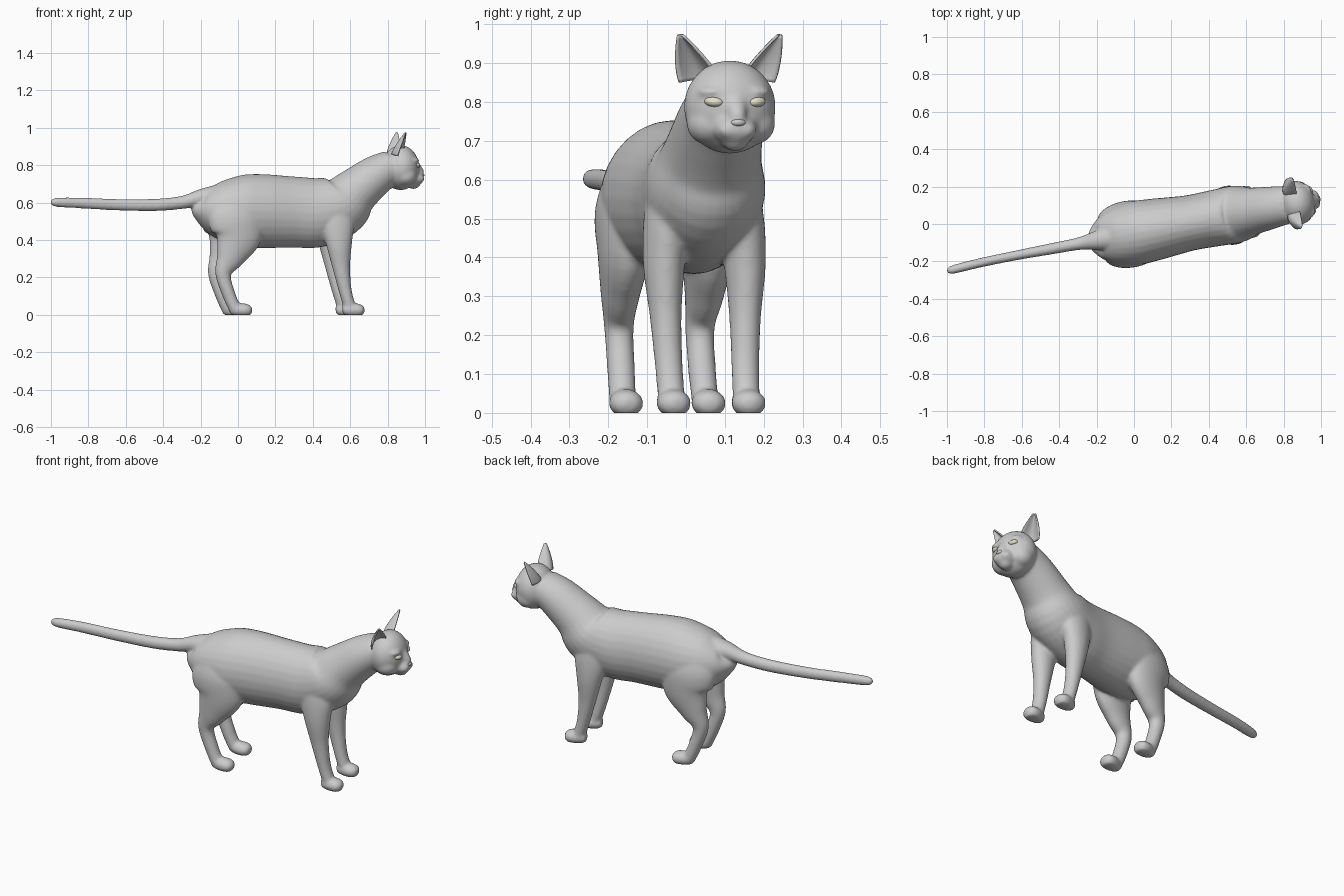
import bpy, bmesh, math
from mathutils import Matrix, Vector

if "Cube" in bpy.data.objects:
    bpy.data.objects.remove(bpy.data.objects["Cube"])

# The animal is built symmetric along x, then turned into its final heading
PLACE = Matrix.Translation((0, -0.05, 0)) @ Matrix.Rotation(0.185, 4, 'Z')
SIDE = Vector((0, 1, 0))


def catmull(a, b, c, d, t):
    return [0.5 * (2 * q + (r - p) * t + (2 * p - 5 * q + 4 * r - s) * t * t
                   + (3 * q - p - 3 * r + s) * t ** 3) for p, q, r, s in zip(a, b, c, d)]


def tube(bm, pts, segs=28, steps=5):
    """Loft of ellipses; each point is x, y, z, half width, half depth."""
    ext = [pts[0]] + pts + [pts[-1]]
    path = []
    for i in range(len(pts) - 1):
        path += [catmull(*ext[i:i + 4], k / steps) for k in range(steps)]
    path.append(list(pts[-1]))
    rings = []
    for i, p in enumerate(path):
        a, b = path[max(i - 1, 0)], path[min(i + 1, len(path) - 1)]
        t = (Vector(b[:3]) - Vector(a[:3])).normalized()
        side = (SIDE - t * SIDE.dot(t)).normalized()
        up = t.cross(side)
        ring = []
        for k in range(segs):
            ang = 2 * math.pi * k / segs
            ring.append(bm.verts.new(Vector(p[:3]) + side * math.cos(ang) * max(p[3], 0.002)
                                     + up * math.sin(ang) * max(p[4], 0.002)))
        rings.append(ring)
    faces = [bm.faces.new(rings[0]), bm.faces.new(rings[-1])]
    for r, q in zip(rings, rings[1:]):
        for k in range(segs):
            n = (k + 1) % segs
            faces.append(bm.faces.new((r[k], r[n], q[n], q[k])))
    bmesh.ops.recalc_face_normals(bm, faces=faces)


def ball(bm, c, r, yaw=0, pitch=0, roll=0):
    m = (Matrix.Translation(c) @ Matrix.Rotation(yaw, 4, 'Z') @ Matrix.Rotation(pitch, 4, 'Y')
         @ Matrix.Rotation(roll, 4, 'X') @ Matrix.Diagonal((*r, 1)))
    bmesh.ops.create_uvsphere(bm, u_segments=32, v_segments=20, radius=1, matrix=m)


def finish(bm, name, color=None):
    me = bpy.data.meshes.new(name)
    bm.to_mesh(me)
    bm.free()
    ob = bpy.data.objects.new(name, me)
    bpy.context.collection.objects.link(ob)
    me.transform(PLACE)
    if color:
        mat = bpy.data.materials.new(name)
        mat.diffuse_color = color
        mat.use_nodes = True
        mat.node_tree.nodes["Principled BSDF"].inputs["Base Color"].default_value = mat.diffuse_color
        me.materials.append(mat)
    return ob


def smooth(ob, deg=50):
    bpy.ops.object.select_all(action='DESELECT')
    ob.select_set(True)
    bpy.context.view_layer.objects.active = ob
    bpy.ops.object.shade_smooth_by_angle(angle=math.radians(deg))


bm = bmesh.new()
# torso, chest and neck
tube(bm, [(-.215, 0, .60, .04, .04), (-.195, 0, .585, .095, .085), (-.12, 0, .567, .145, .145),
          (0, 0, .555, .17, .19), (.12, 0, .555, .165, .198), (.3, 0, .55, .149, .19),
          (.43, 0, .547, .151, .186), (.56, 0, .585, .153, .165), (.64, 0, .66, .128, .128),
          (.75, 0, .745, .113, .108), (.84, 0, .795, .1, .09)])
# tail
tube(bm, [(-.1, 0, .64, .07, .06), (-.2, 0, .628, .052, .045), (-.3, 0, .602, .034, .035),
          (-.45, 0, .588, .03, .033), (-.65, 0, .589, .026, .031), (-.85, -.004, .598, .025, .029),
          (-.985, -.012, .602, .023, .025), (-1.02, -.014, .601, .012, .012)])
# head, muzzle, nose bridge and chin
ball(bm, (.885, 0, .787), (.098, .119, .12))
ball(bm, (.962, 0, .73), (.047, .056, .042))
ball(bm, (.955, 0, .698), (.034, .034, .025))
tube(bm, [(.925, 0, .85, .04, .03), (.965, 0, .8, .03, .024), (.992, 0, .76, .022, .022),
          (1.005, 0, .745, .014, .01)])
for s in (1, -1):
    ball(bm, (.98, s * .022, .728), (.03, .03, .024))
    # brow ridge and cheek
    ball(bm, (.94, s * .058, .826), (.034, .04, .016), yaw=s * .5)
    ball(bm, (.9, s * .06, .745), (.06, .055, .055))
    # front leg
    tube(bm, [(.5, s * .085, .6, .05, .07), (.52, s * .098, .5, .057, .092),
              (.53, s * .106, .38, .053, .07), (.543, s * .104, .25, .041, .047),
              (.567, s * .1, .12, .036, .034), (.595, s * .098, .03, .035, .033)])
    # hind leg
    tube(bm, [(-.03, s * .085, .62, .06, .11), (-.03, s * .1, .52, .077, .15),
              (-.02, s * .108, .42, .067, .128), (-.062, s * .11, .31, .05, .078),
              (-.1, s * .106, .22, .038, .043), (-.07, s * .106, .11, .036, .035),
              (-.035, s * .108, .03, .035, .034)])
    # paws
    for x, y in ((0, .108), (.613, .098)):
        tube(bm, [(x - .062, s * y, .025, .022, .022), (x - .03, s * y, .027, .037, .034),
                  (x + .015, s * y, .025, .044, .036), (x + .042, s * y, .022, .036, .029),
                  (x + .055, s * y, .02, .016, .014)])

# fuse everything into one soft skin
body = finish(bm, "body")
rm = body.modifiers.new("fuse", 'REMESH')
rm.mode = 'VOXEL'
rm.voxel_size = 0.0075
sm = body.modifiers.new("soften", 'SMOOTH')
sm.factor = 0.5
sm.iterations = 9
bpy.context.view_layer.update()
dg = bpy.context.evaluated_depsgraph_get()
skin = bpy.data.meshes.new_from_object(body.evaluated_get(dg))
body.modifiers.clear()
body.data = skin

# flat soles
bm = bmesh.new()
bm.from_mesh(skin)
bmesh.ops.bisect_plane(bm, geom=bm.verts[:] + bm.edges[:] + bm.faces[:], dist=1e-5,
                       plane_co=(0, 0, 0), plane_no=(0, 0, 1), clear_inner=True)
bmesh.ops.holes_fill(bm, edges=[e for e in bm.edges if e.is_boundary], sides=0)
bm.to_mesh(skin)
bm.free()
smooth(body)

for s, label in ((1, "left"), (-1, "right")):
    # cupped ear
    bm = bmesh.new()
    base, tip = Vector((.868, s * .077, .855)), Vector((.89, s * .131, .972))
    out = Vector((-.42, s * .9, -.1)).normalized()
    back = Vector((-.9, -s * .42, .12)).normalized()
    nu, nv = 14, 14
    grid = []
    for i in range(nu + 1):
        u = i / nu
        w = .052 * (1 - u ** 1.5) + .006 * u
        row = []
        for j in range(nv + 1):
            v = 2 * j / nv - 1
            row.append(bm.verts.new(base.lerp(tip, u) + out * w * v
                                    + back * (1 - v * v) * .85 * w))
        grid.append(row)
    for i in range(nu):
        for j in range(nv):
            bm.faces.new((grid[i][j], grid[i][j + 1], grid[i + 1][j + 1], grid[i + 1][j]))
    bmesh.ops.recalc_face_normals(bm, faces=bm.faces[:])
    ear = finish(bm, label + "_ear")
    sol = ear.modifiers.new("thickness", 'SOLIDIFY')
    sol.thickness = .007
    sol.offset = 0
    smooth(ear, 60)
    # eye
    bm = bmesh.new()
    ball(bm, (.962, s * .056, .8), (.018, .025, .0135), yaw=s * .45, roll=s * .1)
    smooth(finish(bm, label + "_eye", (.8, .75, .58, 1)))

# nose
bm = bmesh.new()
ball(bm, (1.002, 0, .747), (.012, .019, .01))
smooth(finish(bm, "nose"))
